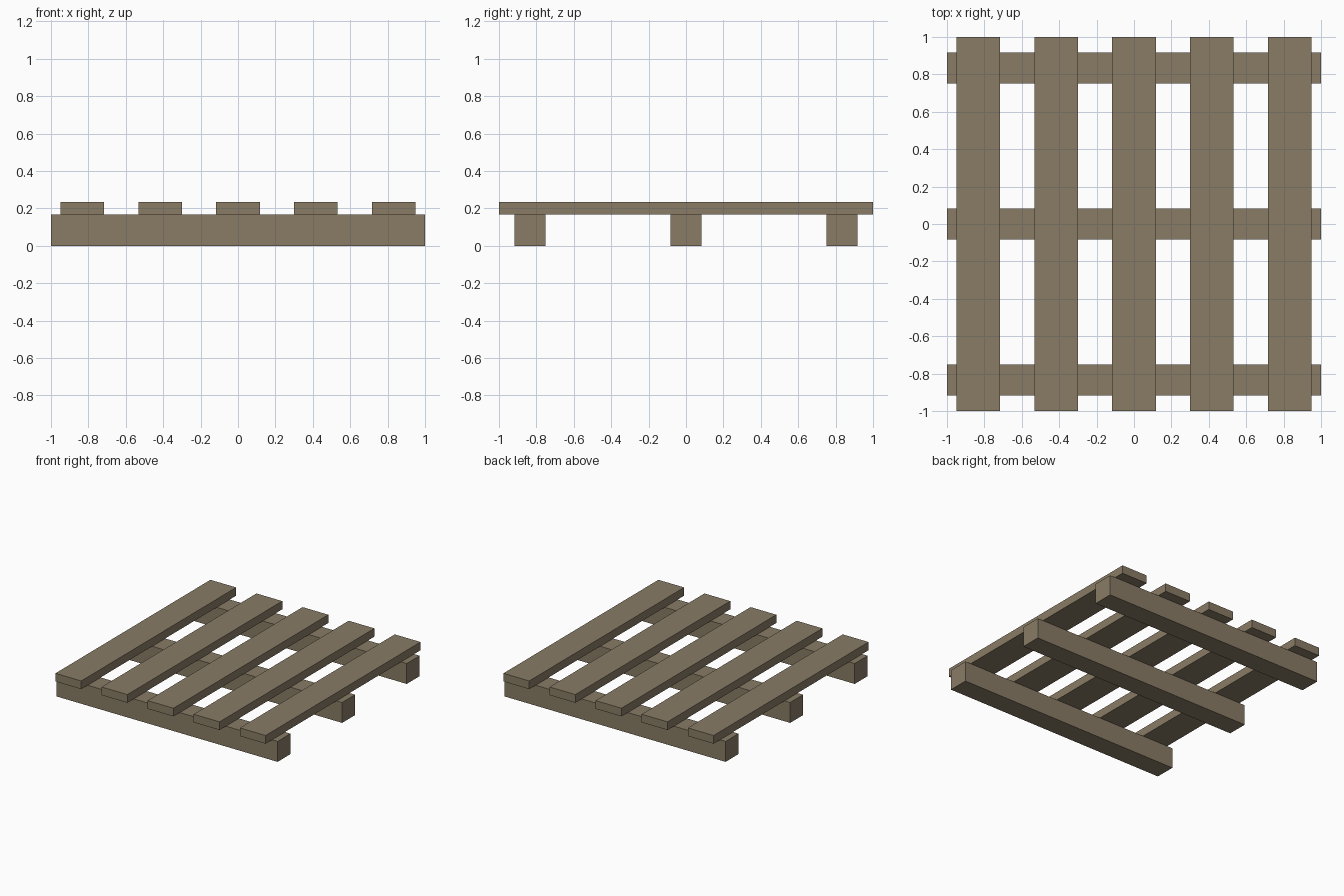
import bpy

# Remove the default cube
cube = bpy.data.objects.get("Cube")
if cube:
    bpy.data.objects.remove(cube, do_unlink=True)

# Weathered wood colour
WOOD = (0.25, 0.2, 0.13, 1)
wood = bpy.data.materials.new("weathered_wood")
wood.use_nodes = True
wood.diffuse_color = WOOD
wood.node_tree.nodes["Principled BSDF"].inputs["Base Color"].default_value = WOOD

LENGTH = 2.0
SPACING = 5 / 6        # between beams; slats sit at half this pitch
BEAM = 1 / 6           # square beam section
SLAT_WIDTH, SLAT_THICK = 0.233, 0.067


def board(name, center, size):
    """Add a flat-shaded wooden box."""
    bpy.ops.mesh.primitive_cube_add(size=1, location=center)
    obj = bpy.context.object
    obj.name = name
    obj.scale = size
    bpy.ops.object.transform_apply(location=False, rotation=False, scale=True)
    obj.data.materials.append(wood)
    return obj


# Three support beams running left to right
for i, place in enumerate(("front", "middle", "back")):
    board(f"{place}_beam", (0, (i - 1) * SPACING, BEAM / 2), (LENGTH, BEAM, BEAM))

# Five deck slats running front to back on top of the beams
for i in range(5):
    board(f"deck_slat_{i + 1}", ((i - 2) * SPACING / 2, 0, BEAM + SLAT_THICK / 2),
          (SLAT_WIDTH, LENGTH, SLAT_THICK))
